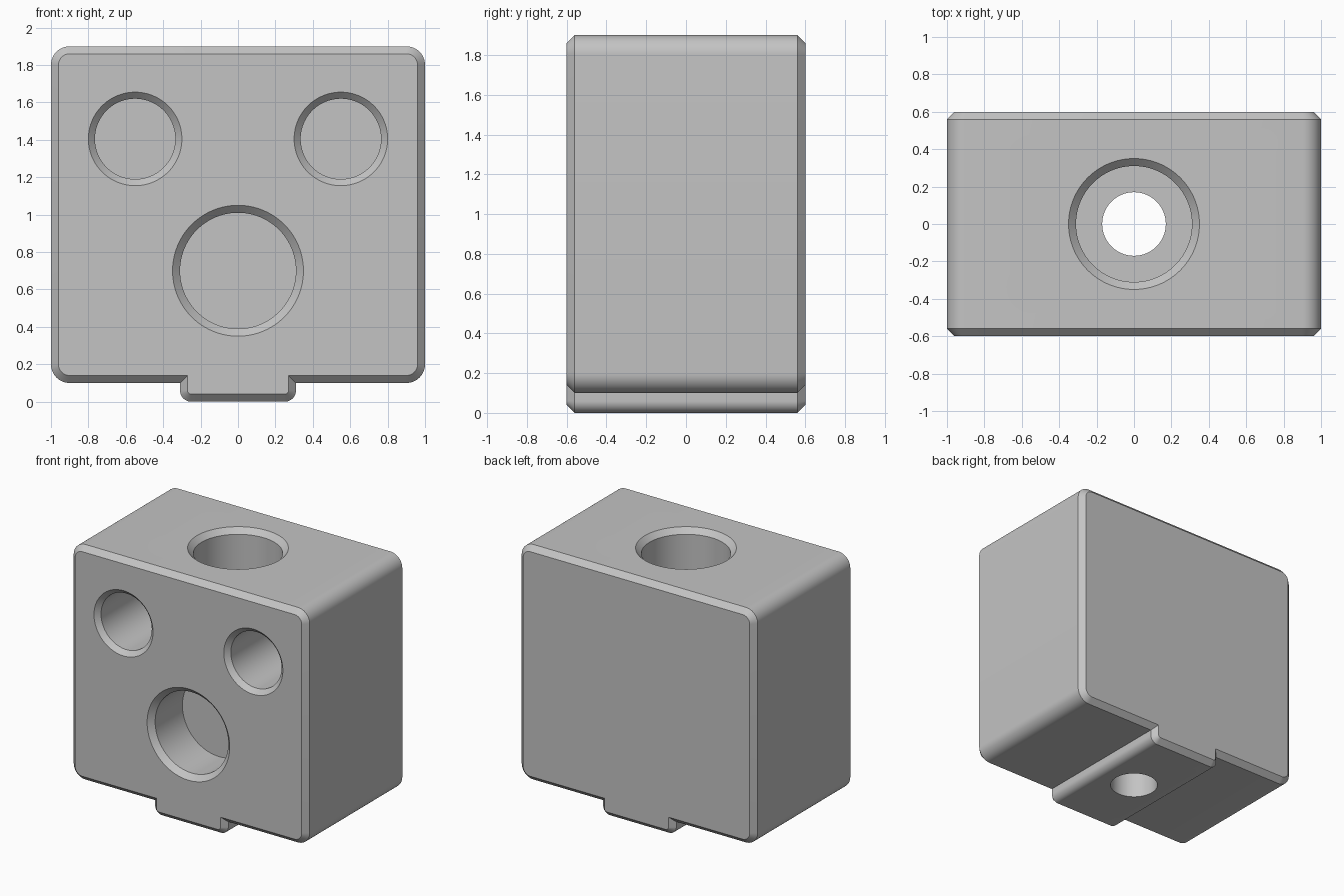
import bpy, bmesh, math
from mathutils import Matrix

if "Cube" in bpy.data.objects:
    bpy.data.objects.remove(bpy.data.objects["Cube"])

grey = bpy.data.materials.new("grey")
grey.diffuse_color = (0.55, 0.55, 0.55, 1)
grey.use_nodes = True
grey.node_tree.nodes["Principled BSDF"].inputs["Base Color"].default_value = grey.diffuse_color


def loft(name, rings):
    """Closed solid through rings that share one vertex count."""
    bm = bmesh.new()
    loops = [[bm.verts.new(p) for p in ring] for ring in rings]
    n = len(loops[0])
    for a, b in zip(loops, loops[1:]):
        for i in range(n):
            j = (i + 1) % n
            bm.faces.new((a[i], a[j], b[j], b[i]))
    bm.faces.new(loops[0])
    bm.faces.new(loops[-1])
    bmesh.ops.recalc_face_normals(bm, faces=bm.faces)
    mesh = bpy.data.meshes.new(name)
    bm.to_mesh(mesh)
    bm.free()
    mesh.materials.append(grey)
    obj = bpy.data.objects.new(name, mesh)
    bpy.context.collection.objects.link(obj)
    return obj


def rounded_rect(half_w, z0, z1, r, y, steps=12):
    pts = []
    corners = ((half_w - r, z1 - r), (r - half_w, z1 - r),
               (r - half_w, z0 + r), (half_w - r, z0 + r))
    for k, (cx, cz) in enumerate(corners):
        for s in range(steps + 1):
            a = math.pi / 2 * (k + s / steps)
            pts.append((cx + r * math.cos(a), y, cz + r * math.sin(a)))
    return pts


def chamfered_block(name, half_w, z0, z1, r, c=0.04, depth=0.6):
    """Rounded slab along y with chamfered front and back rims."""
    rings = []
    for y, inset in ((-depth, c), (c - depth, 0), (depth - c, 0), (depth, c)):
        rings.append(rounded_rect(half_w - inset, z0 + inset, z1 - inset,
                                  r - inset, y))
    return loft(name, rings)


def bore(name, profile, matrix):
    """Cutter from (radius, depth) pairs; depth runs along local -z."""
    n = 96
    rings = [[matrix @ Matrix.Translation((r * math.cos(2 * math.pi * i / n),
                                           r * math.sin(2 * math.pi * i / n),
                                           -d)).to_translation()
              for i in range(n)] for r, d in profile]
    obj = loft(name, rings)
    obj.hide_render = True
    return obj


def front_bore(name, x, z, r, depth, c):
    m = Matrix.Translation((x, -0.6, z)) @ Matrix.Rotation(math.pi / 2, 4, 'X')
    return bore(name, [(r + c, -0.05), (r + c, 0), (r, c), (r, depth)], m)


# Main block and the locating key beneath it
block = chamfered_block("block", 1.0, 0.1, 1.9, 0.1)
key = chamfered_block("key", 0.31, 0.0, 0.5, 0.06)
key.hide_render = True

# Front bores, top counterbore and through hole
cutters = [front_bore("lower_bore", 0, 0.7, 0.31, 0.37, 0.04)]
for side in (-1, 1):
    cutters.append(front_bore("upper_bore", side * 0.55, 1.405, 0.215, 0.8, 0.035))
cutters.append(bore("counterbore",
                    [(0.35, -0.05), (0.35, 0), (0.31, 0.04), (0.31, 0.6),
                     (0.17, 0.6), (0.17, 2.1)],
                    Matrix.Translation((0, 0, 1.9))))

for tool, op in [(key, 'UNION')] + [(c, 'DIFFERENCE') for c in cutters]:
    mod = block.modifiers.new(tool.name, 'BOOLEAN')
    mod.operation = op
    mod.solver = 'EXACT'
    mod.object = tool

# Apply the cuts, then drop the helpers
deps = bpy.context.evaluated_depsgraph_get()
block.modifiers.update()
result = bpy.data.meshes.new_from_object(block.evaluated_get(deps))
block.modifiers.clear()
block.data = result
for tool in [key] + cutters:
    bpy.data.objects.remove(tool)

bpy.context.view_layer.objects.active = block
block.select_set(True)
bpy.ops.object.shade_smooth_by_angle(angle=math.radians(30))
